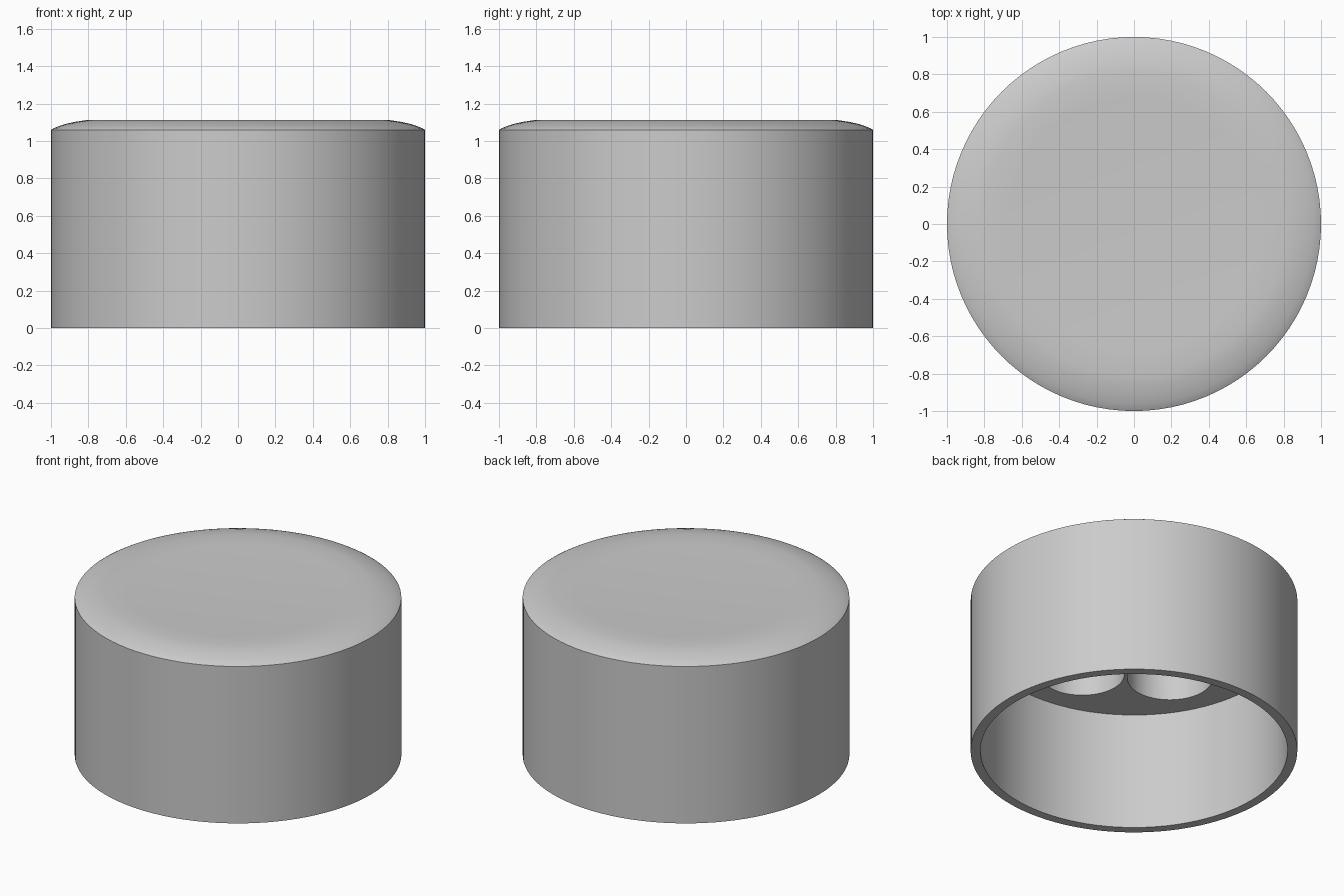
import bpy, bmesh, math
from mathutils import Matrix, Vector

cube = bpy.data.objects.get("Cube")
if cube:
    bpy.data.objects.remove(cube, do_unlink=True)

SEGMENTS = 96
CEILING = 0.795      # underside of the thick roof
POCKET_TOP = 0.975   # depth reached by the round pockets
POCKET_RADIUS = 0.26
PITCH = 0.54         # spacing of the hexagonal pocket layout
FIRST_ANGLE = math.radians(-34)

grey = bpy.data.materials.new("plain grey")
grey.use_nodes = True
grey.diffuse_color = (0.6, 0.6, 0.6, 1)
grey.node_tree.nodes["Principled BSDF"].inputs["Base Color"].default_value = (0.6, 0.6, 0.6, 1)


def make_object(name, bm):
    bmesh.ops.recalc_face_normals(bm, faces=bm.faces)
    mesh = bpy.data.meshes.new(name)
    bm.to_mesh(mesh)
    bm.free()
    mesh.materials.append(grey)
    obj = bpy.data.objects.new(name, mesh)
    bpy.context.collection.objects.link(obj)
    return obj


def lathe(name, profile):
    """Turn a closed radius/height profile around the z axis."""
    bm = bmesh.new()
    verts = [bm.verts.new((r, 0, z)) for r, z in profile]
    edges = [bm.edges.new(pair) for pair in zip(verts, verts[1:])]
    bmesh.ops.spin(bm, geom=verts + edges, cent=(0, 0, 0), axis=(0, 0, 1),
                   angle=math.tau, steps=SEGMENTS, use_merge=True)
    bmesh.ops.remove_doubles(bm, verts=bm.verts, dist=0.0001)
    return make_object(name, bm)


# Hollow cap: open bottom, thin wall, rounded shoulder, very shallow dished top
shoulder = [(1, 1.06), (0.985, 1.069), (0.96, 1.079), (0.92, 1.092), (0.87, 1.103), (0.81, 1.112)]
dish = [(0.81 * k / 6, 1.098 + 0.014 * (k / 6) ** 2) for k in range(5, -1, -1)]
cap = lathe("cap", [(0, CEILING), (0.94, CEILING), (0.94, 0), (1, 0)] + shoulder + dish)

# Round pockets in the ceiling: one in the middle and six around it
centres = [Vector((0, 0, 0))]
for i in range(6):
    a = FIRST_ANGLE + i * math.tau / 6
    centres.append(Vector((math.cos(a), math.sin(a), 0)) * PITCH)
bm = bmesh.new()
height = POCKET_TOP - CEILING + 0.1
for c in centres:
    c.z = POCKET_TOP - height / 2
    bmesh.ops.create_cone(bm, cap_ends=True, segments=64, radius1=POCKET_RADIUS,
                          radius2=POCKET_RADIUS, depth=height, matrix=Matrix.Translation(c))
cutter = make_object("pocket_cutter", bm)
cutter.hide_render = True

cut = cap.modifiers.new("pockets", "BOOLEAN")
cut.operation = "DIFFERENCE"
cut.solver = "EXACT"
cut.object = cutter

# Apply the cut, drop the helper and smooth the round faces
bpy.ops.object.select_all(action="DESELECT")
cap.select_set(True)
bpy.context.view_layer.objects.active = cap
bpy.ops.object.modifier_apply(modifier=cut.name)
bpy.data.objects.remove(cutter, do_unlink=True)
bpy.ops.object.shade_smooth_by_angle(angle=math.radians(30))
